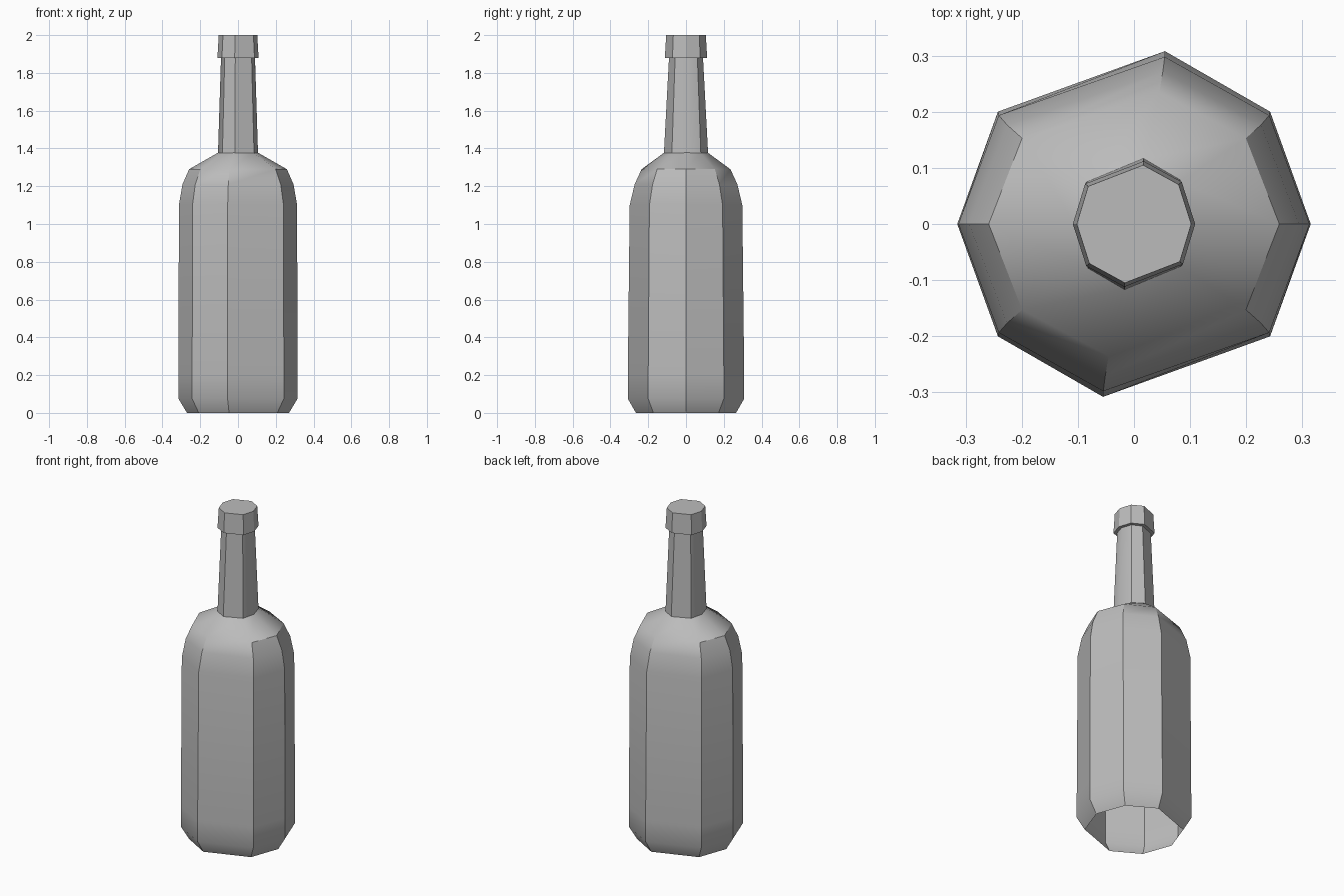
import bpy
import bmesh
import math

default = bpy.data.objects.get("Cube")
if default:
    bpy.data.objects.remove(default, do_unlink=True)

grey = bpy.data.materials.new("plain_grey")
grey.use_nodes = True
grey.diffuse_color = (0.5, 0.5, 0.5, 1)
grey.node_tree.nodes["Principled BSDF"].inputs["Base Color"].default_value = grey.diffuse_color

# Half of each eight-sided outline, scaled to unit reach; the rest is a half turn
BODY_HALF = [(1, 0), (0.77, 0.65), (0.175, 1), (-0.77, 0.65)]
NECK_HALF = [(1, 0), (0.78, 0.67), (0.16, 1), (-0.8, 0.64)]


def loft(name, half, rings, cap_top=False, cap_bottom=False):
    """Skin a stack of (z, x reach, y reach) rings with the given outline."""
    outline = half + [(-x, -y) for x, y in half]
    bm = bmesh.new()
    loops = [[bm.verts.new((x * rx, y * ry, z)) for x, y in outline]
             for z, rx, ry in rings]
    n = len(outline)
    for low, high in zip(loops, loops[1:]):
        for i in range(n):
            j = (i + 1) % n
            bm.faces.new((low[i], low[j], high[j], high[i]))
    if cap_top:
        bm.faces.new(loops[-1])
    if cap_bottom:
        bm.faces.new(loops[0][::-1])
    mesh = bpy.data.meshes.new(name)
    bm.to_mesh(mesh)
    bm.free()
    mesh.materials.append(grey)
    obj = bpy.data.objects.new(name, mesh)
    bpy.context.collection.objects.link(obj)
    bpy.ops.object.select_all(action="DESELECT")
    obj.select_set(True)
    bpy.context.view_layer.objects.active = obj
    bpy.ops.object.shade_smooth_by_angle(angle=math.radians(34))
    return obj


# Body with chamfered foot, open underneath, and sloping shoulder
loft("bottle_body", BODY_HALF, [
    (0, 0.27, 0.265), (0.075, 0.315, 0.308), (0.2, 0.315, 0.308),
    (1.1, 0.313, 0.298), (1.21, 0.294, 0.272), (1.29, 0.259, 0.235),
    (1.378, 0.105, 0.115)])

# Tapered neck
loft("bottle_neck", NECK_HALF, [(1.373, 0.106, 0.117), (1.88, 0.09, 0.09)])

# Lip around the mouth
loft("bottle_lip", NECK_HALF, [(1.88, 0.109, 0.112), (2.0, 0.102, 0.105)],
     cap_top=True, cap_bottom=True)
